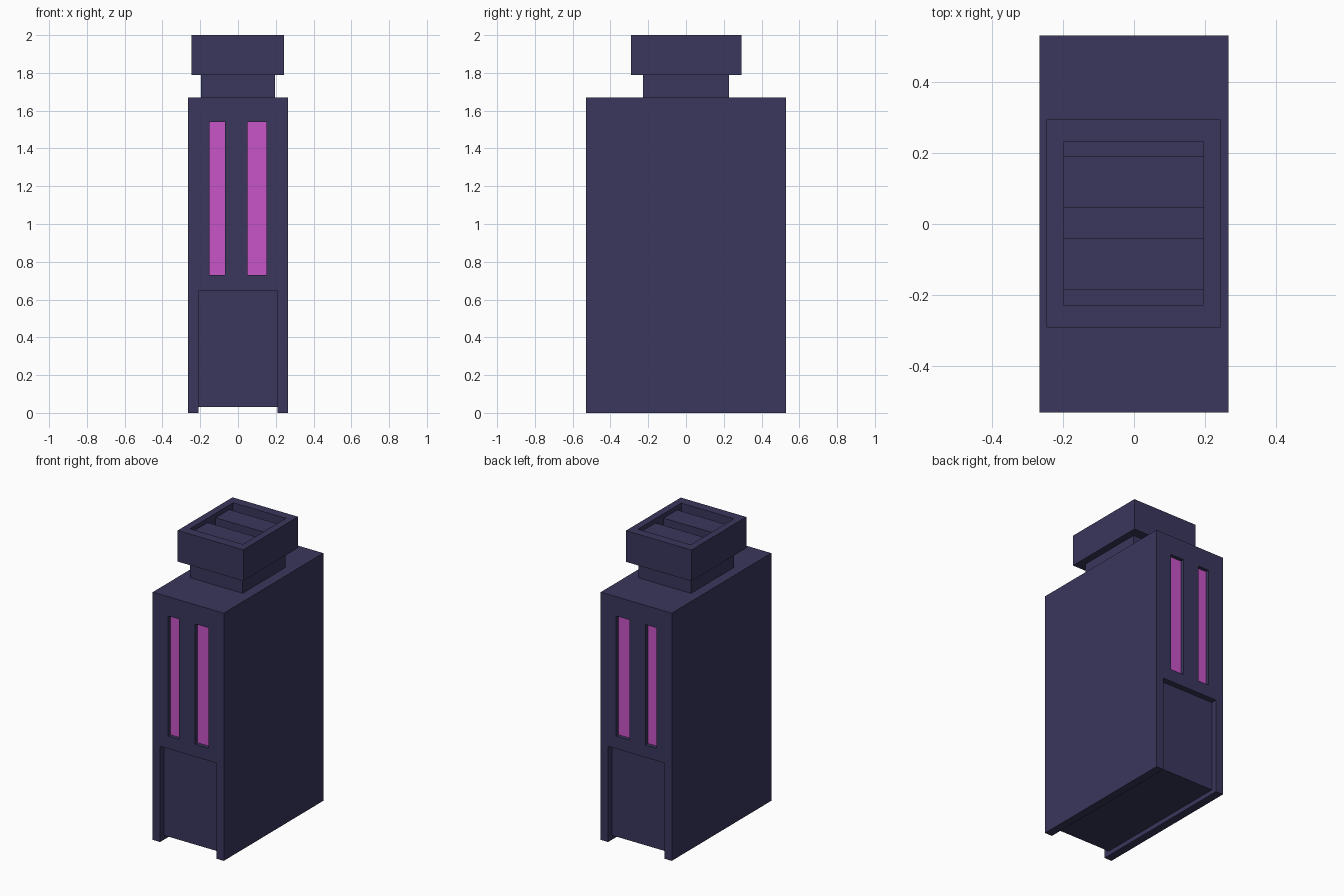
import bpy
import bmesh

if "Cube" in bpy.data.objects:
    bpy.data.objects.remove(bpy.data.objects["Cube"])


def material(name, rgb):
    m = bpy.data.materials.new(name)
    m.diffuse_color = (*rgb, 1)
    m.use_nodes = True
    m.node_tree.nodes["Principled BSDF"].inputs["Base Color"].default_value = m.diffuse_color
    return m


navy = material("navy", (0.041, 0.038, 0.107))
magenta = material("magenta", (0.578, 0.089, 0.578))


def box(name, x, y, z, mat=navy):
    """Axis-aligned box from (min, max) ranges."""
    bm = bmesh.new()
    bmesh.ops.create_cube(bm, size=1)
    for v in bm.verts:
        v.co = [r[0] if c < 0 else r[1] for c, r in zip(v.co, (x, y, z))]
    me = bpy.data.meshes.new(name)
    bm.to_mesh(me)
    bm.free()
    me.materials.append(mat)
    ob = bpy.data.objects.new(name, me)
    bpy.context.collection.objects.link(ob)
    return ob


def carve(target, cutter):
    """Subtract the cutter, apply the result and discard the cutter."""
    mod = target.modifiers.new("cut", 'BOOLEAN')
    mod.operation = 'DIFFERENCE'
    mod.solver = 'EXACT'
    mod.object = cutter
    bpy.context.view_layer.objects.active = target
    bpy.ops.object.modifier_apply(modifier=mod.name)
    bpy.data.objects.remove(cutter)


def end_range(side, inner, outer):
    return tuple(sorted((side * inner, side * outer)))


W, D, H = 0.265, 0.53, 1.67
DOOR, SLOT = 0.04, 0.025
SLOT_Z = (0.73, 1.54)
slots = {"narrow": (-0.15, -0.07), "wide": (0.05, 0.15)}

# Tall body with a raised underside between two runners
body = box("body", (-W, W), (-D, D), (0, H))
carve(body, box("underside_cutter", (-0.21, 0.21), (-0.6, 0.6), (-0.1, 0.03)))

# Door recesses and glowing windows on both ends
for side, end in ((-1, "front"), (1, "back")):
    carve(body, box("door_cutter", (-0.21, 0.21), end_range(side, D - DOOR, 0.6), (-0.2, 0.645)))
    for label, x in slots.items():
        carve(body, box("slot_cutter", x, end_range(side, D - SLOT - 0.01, 0.6), SLOT_Z))
        box(f"{end}_{label}_window", x, end_range(side, D - SLOT - 0.01, D - SLOT), SLOT_Z, magenta)

# Neck and hollow cap
box("neck", (-0.197, 0.195), (-0.228, 0.228), (H, 1.79))
cap = box("cap", (-0.246, 0.243), (-0.291, 0.293), (1.79, 2.0))
carve(cap, box("cap_cutter", (-0.198, 0.195), (-0.228, 0.232), (1.80, 2.1)))

# Two wide slats inside the cap
for label, y in (("front", (-0.185, -0.04)), ("back", (0.045, 0.19))):
    box(f"{label}_slat", (-0.198, 0.195), y, (1.80, 1.97))
